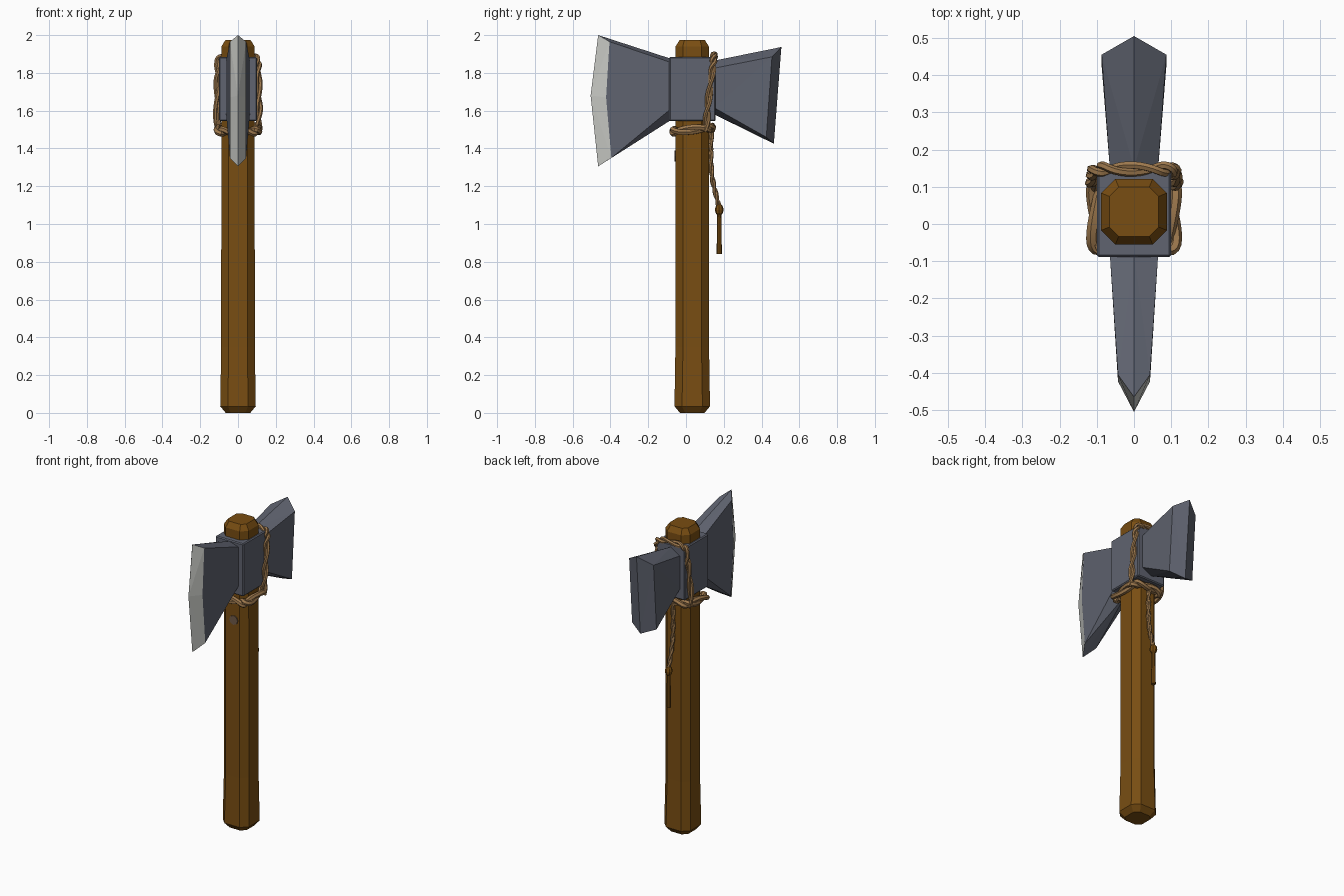
import bpy, bmesh, math
from mathutils import Vector

cube = bpy.data.objects.get("Cube")
if cube:
    bpy.data.objects.remove(cube, do_unlink=True)


def material(name, color):
    m = bpy.data.materials.new(name)
    m.use_nodes = True
    m.diffuse_color = (*color, 1)
    m.node_tree.nodes["Principled BSDF"].inputs["Base Color"].default_value = (*color, 1)
    return m


wood = material("brown wood", (0.19, 0.075, 0.006))
steel = material("grey steel", (0.115, 0.125, 0.16))
edge_steel = material("pale ground edge", (0.6, 0.61, 0.58))
cord = material("tan cord", (0.34, 0.19, 0.075))
peg_color = material("dull peg", (0.16, 0.1, 0.065))


def finish(name, bm, *mats):
    bmesh.ops.recalc_face_normals(bm, faces=bm.faces)
    me = bpy.data.meshes.new(name)
    bm.to_mesh(me)
    bm.free()
    ob = bpy.data.objects.new(name, me)
    bpy.context.collection.objects.link(ob)
    for m in mats:
        me.materials.append(m)
    return ob


CENTER_Y = 0.033


# Handle: chamfered square sections, flared at the foot
def octagon(bm, z, h, c):
    k = h - c
    pts = [(h, -k), (h, k), (k, h), (-k, h), (-h, k), (-h, -k), (-k, -h), (k, -h)]
    return [bm.verts.new((x, y + CENTER_Y, z)) for x, y in pts]


bm = bmesh.new()
rings = [octagon(bm, *s) for s in [(0, .065, .028), (.035, .094, .04), (.35, .089, .04),
                                   (1.94, .088, .038), (1.975, .066, .025)]]
for a, b in zip(rings, rings[1:]):
    for i in range(8):
        j = (i + 1) % 8
        bm.faces.new((a[i], a[j], b[j], b[i]))
bm.faces.new(rings[0])
bm.faces.new(rings[-1])
finish("handle", bm, wood)

# Steel collar around the handle
bm = bmesh.new()
bmesh.ops.create_cube(bm, size=1)
for v in bm.verts:
    v.co = Vector((v.co.x * .2, v.co.y * .246 + .034, v.co.z * .34 + 1.715))
bmesh.ops.bevel(bm, geom=bm.edges[:], offset=.006, segments=1, affect='EDGES')
finish("collar", bm, steel)


# Blades: one half built from a root column and an end column, then mirrored
def blade(name, root, end, tip=None):
    bm = bmesh.new()
    r = [bm.verts.new(p) for p in root]
    e = [bm.verts.new(p) for p in end]
    for i in range(len(r) - 1):
        bm.faces.new((r[i], r[i + 1], e[i + 1], e[i]))
    if tip:
        t = bm.verts.new(tip)
        caps = [(e[0], e[1], e[2], t), (t, e[2], e[3], e[4])]
    else:
        caps = [e]
    for c in caps:
        bm.faces.new(c).material_index = 1 if tip else 0
    bmesh.ops.triangulate(bm, faces=bm.faces[:])
    geo = bmesh.ops.duplicate(bm, geom=bm.verts[:] + bm.edges[:] + bm.faces[:])["geom"]
    for v in geo:
        if isinstance(v, bmesh.types.BMVert):
            v.co.x *= -1
    bmesh.ops.remove_doubles(bm, verts=bm.verts[:], dist=.0005)
    finish(name, bm, steel, edge_steel)


w = .065
blade("cutting_blade",
      [(0, -.08, 1.875), (w, -.08, 1.855), (w, -.08, 1.71), (w, -.08, 1.61), (0, -.08, 1.55)],
      [(0, -.465, 2), (.043, -.405, 1.965), (.043, -.423, 1.67), (.043, -.395, 1.35), (0, -.465, 1.305)],
      (0, -.505, 1.68))
blade("rear_blade",
      [(0, .15, 1.865), (w, .15, 1.825), (w, .15, 1.615), (0, .15, 1.58)],
      [(0, .505, 1.937), (.087, .455, 1.885), (.087, .425, 1.46), (0, .465, 1.425)])


# Cords: two strands wound round a smooth path
def rope(name, path, strand, offset, turns, closed=False):
    pts = [Vector(p) for p in path]
    n, per = len(pts), 8
    samples = []
    for i in range(n if closed else n - 1):
        get = lambda k: pts[k % n] if closed else pts[max(0, min(n - 1, k))]
        p0, p1, p2, p3 = (get(i + k) for k in (-1, 0, 1, 2))
        for s in range(per):
            t = s / per
            samples.append(.5 * (2 * p1 + (p2 - p0) * t + (2 * p0 - 5 * p1 + 4 * p2 - p3) * t * t
                                 + (3 * p1 - p0 - 3 * p2 + p3) * t ** 3))
    if not closed:
        samples.append(pts[-1])
    cu = bpy.data.curves.new(name, 'CURVE')
    cu.dimensions = '3D'
    cu.bevel_depth = strand
    cu.bevel_resolution = 1
    cu.use_fill_caps = True
    m = len(samples)
    for phase in (0, math.pi):
        sp = cu.splines.new('POLY')
        sp.points.add(m - 1)
        sp.use_cyclic_u = closed
        for i, p in enumerate(samples):
            a, b = (i - 1, (i + 1) % m) if closed else (max(i - 1, 0), min(i + 1, m - 1))
            q = (samples[b] - samples[a]).to_track_quat('Z', 'Y')
            ang = phase + turns * math.tau * i / m
            off = q @ Vector((math.cos(ang), math.sin(ang), 0)) * offset
            sp.points[i].co = (*(p + off), 1)
    ob = bpy.data.objects.new(name, cu)
    bpy.context.collection.objects.link(ob)
    cu.materials.append(cord)
    bpy.ops.object.select_all(action='DESELECT')
    ob.select_set(True)
    bpy.context.view_layer.objects.active = ob
    bpy.ops.object.convert(target='MESH')
    bpy.ops.object.shade_smooth_by_angle()


# Lashing round the handle below the collar, slightly higher at the back
ring = []
for x, y in [(.1, -.05), (.1, .1), (.06, .13), (-.06, .13), (-.1, .1), (-.1, -.05), (-.06, -.06), (.06, -.06)]:
    ring.append((x, y, 1.5 + .1 * (y - CENTER_Y)))
rope("handle_lashing", ring, .016, .012, 4, closed=True)

# Loop running up both sides of the collar and over the rear blade
side = [(.108, .105, 1.49), (.112, .115, 1.62), (.108, .135, 1.78), (.102, .146, 1.87), (.06, .148, 1.892)]
rope("collar_loop", side + [(-x, y, z) for x, y, z in reversed(side)], .011, .01, 5)

# Hanging cord end with knot and tassel
rope("hanging_cord", [(0, .135, 1.5), (0, .132, 1.38), (0, .137, 1.26), (0, .155, 1.17), (0, .175, 1.09)],
     .009, .006, 3)
bm = bmesh.new()
bmesh.ops.create_uvsphere(bm, u_segments=8, v_segments=6, radius=.023)
for v in bm.verts:
    v.co = Vector((v.co.x, v.co.y + .176, v.co.z * 1.4 + 1.075))
finish("cord_knot", bm, wood)
bm = bmesh.new()
bmesh.ops.create_cone(bm, cap_ends=True, segments=8, radius1=.014, radius2=.011, depth=.21)
bmesh.ops.translate(bm, verts=bm.verts[:], vec=(0, .176, .945))
finish("cord_tassel", bm, wood)

# Small peg head on the front of the handle
bm = bmesh.new()
bmesh.ops.create_cone(bm, cap_ends=True, segments=8, radius1=.03, radius2=.03, depth=.009)
for v in bm.verts:
    v.co = Vector((v.co.x + .01, v.co.z - .057, v.co.y + 1.36))
finish("handle_peg", bm, peg_color)
